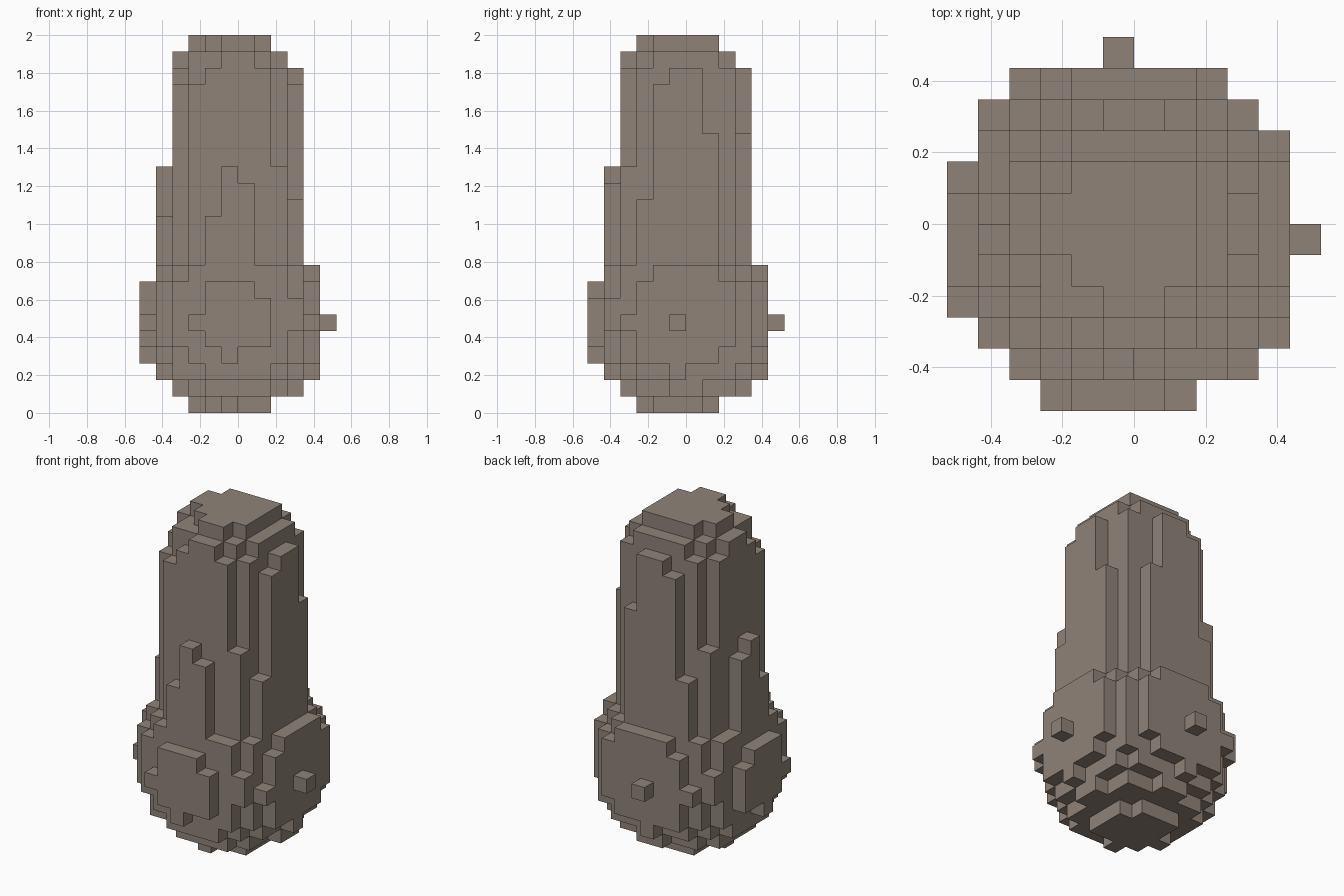
import bpy
import bmesh
from mathutils import Vector

if "Cube" in bpy.data.objects:
    bpy.data.objects.remove(bpy.data.objects["Cube"], do_unlink=True)

LAYERS = 23                 # blocks in the height
WIDTH = 12                  # blocks across
BLOCK = 2 / LAYERS
CENTRE = 5.27               # slightly off-grid axis gives the uneven steps


def radius_squared(k):
    """Squared radius, in blocks, of the round section at layer k."""
    if k < 9:                                   # ball-shaped base
        return 33.28 - (k - CENTRE) ** 2
    if k < 21:                                  # tapering shaft
        return (4.29 - 0.06 * (k - 14)) ** 2
    return (3.4 if k == 21 else 2.52) ** 2      # stepped crown


def filled(i, j, k):
    inside = 0 <= i < WIDTH and 0 <= j < WIDTH and 0 <= k < LAYERS
    return inside and (i - CENTRE) ** 2 + (j - CENTRE) ** 2 <= radius_squared(k)


def add_side(bm, cell, axis, sign):
    """Add the square side of a block that faces along the given axis."""
    normal, u, v = (Vector() for _ in range(3))
    normal[axis] = sign
    u[(axis + 1) % 3] = 1
    v[(axis + 2) % 3] = sign
    middle = Vector(cell) + Vector((0.5, 0.5, 0.5)) + normal / 2
    middle -= Vector((WIDTH / 2, WIDTH / 2, 0))
    corners = [(-1, -1), (1, -1), (1, 1), (-1, 1)]
    bm.faces.new([bm.verts.new((middle + u * a / 2 + v * b / 2) * BLOCK)
                  for a, b in corners])


# Stone-like colour
taupe = bpy.data.materials.new("warm_taupe")
taupe.use_nodes = True
colour = (0.275, 0.226, 0.19, 1)
taupe.diffuse_color = colour
taupe.node_tree.nodes["Principled BSDF"].inputs["Base Color"].default_value = colour

# Blocky body: only the outer sides of the blocks are built
bm = bmesh.new()
for k in range(LAYERS):
    for j in range(WIDTH):
        for i in range(WIDTH):
            if not filled(i, j, k):
                continue
            for axis in range(3):
                for sign in (-1, 1):
                    neighbour = [i, j, k]
                    neighbour[axis] += sign
                    if not filled(*neighbour):
                        add_side(bm, (i, j, k), axis, sign)
bmesh.ops.remove_doubles(bm, verts=bm.verts[:], dist=BLOCK / 100)

mesh = bpy.data.meshes.new("blocky_tapered_body")
bm.to_mesh(mesh)
bm.free()
mesh.materials.append(taupe)
body = bpy.data.objects.new("blocky_tapered_body", mesh)
bpy.context.collection.objects.link(body)
